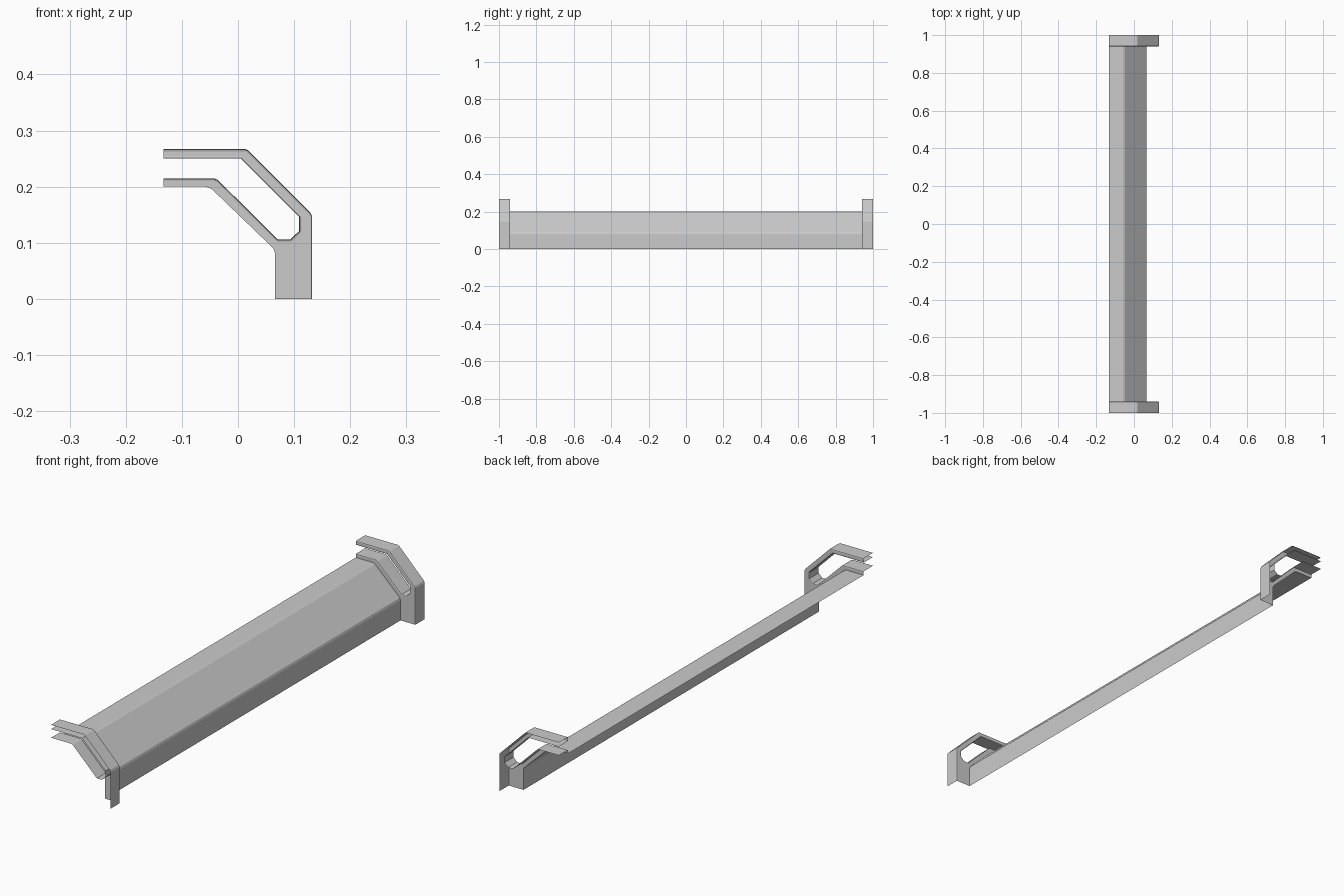
import bpy, bmesh
from math import sin, cos, pi
from mathutils import Vector

if "Cube" in bpy.data.objects:
    bpy.data.objects.remove(bpy.data.objects["Cube"])

Y_FACE, Y_END, R = 0.94, 1.0, 0.004
# Profiles in x, z (clockwise, material on the right-hand side)
outer = [(-.133, .267), (.0125, .267), (.018, .265), (.129, .154), (.132, .147), (.132, 0)]
slot = [(-.133, .215), (-.043, .215), (-.036, .212), (.071, .106), (.093, .106),
        (.109, .121), (.109, .146), (.005, .25), (-.133, .25)]
ledge = [(-.133, .2), (-.057, .2), (-.047, .196), (.063, .09), (.066, .081), (.066, 0)]


def offset(points, d):
    """Move a polyline d to its right with mitred corners."""
    pts = [Vector(p) for p in points]
    dirs = [(b - a).normalized() for a, b in zip(pts, pts[1:])]
    nrm = [Vector((v.y, -v.x)) for v in dirs]
    nrm = [nrm[0]] + nrm + [nrm[-1]]
    return [p + (a + b) * d / (1 + a.dot(b)) for p, a, b in zip(pts, nrm, nrm[1:])]


def row(bm, points, y):
    return [bm.verts.new((p[0], y, p[1])) for p in points]


def skin(bm, rows):
    for a, b in zip(rows, rows[1:]):
        for i in range(len(a) - 1):
            bm.faces.new((a[i], a[i + 1], b[i + 1], b[i]))


def finish(bm, name):
    mesh = bpy.data.meshes.new(name)
    bm.to_mesh(mesh)
    bm.free()
    ob = bpy.data.objects.new(name, mesh)
    bpy.context.collection.objects.link(ob)
    return ob


# Long folded panel
bm = bmesh.new()
skin(bm, [row(bm, ledge, -Y_FACE), row(bm, ledge, Y_FACE)])
finish(bm, "long_panel")

# End frame: slotted face with rounded lips leading to outward flanges
bm = bmesh.new()
rims = []
for curve in (outer, slot):
    rows = []
    for k in range(3):
        a = k * pi / 4
        rows.append(row(bm, offset(curve, R * (1 - sin(a))), Y_FACE + R * (1 - cos(a))))
    rows.append(row(bm, curve, Y_END))
    skin(bm, rows)
    rims.append(rows[0])
inner = row(bm, ledge, Y_FACE)
bm.faces.new((rims[0] + inner[::-1] + rims[1])[::-1])
frame = finish(bm, "end_frames")
mirror = frame.modifiers.new("both_ends", 'MIRROR')
mirror.use_axis = (False, True, False)
mirror.use_mirror_merge = False
